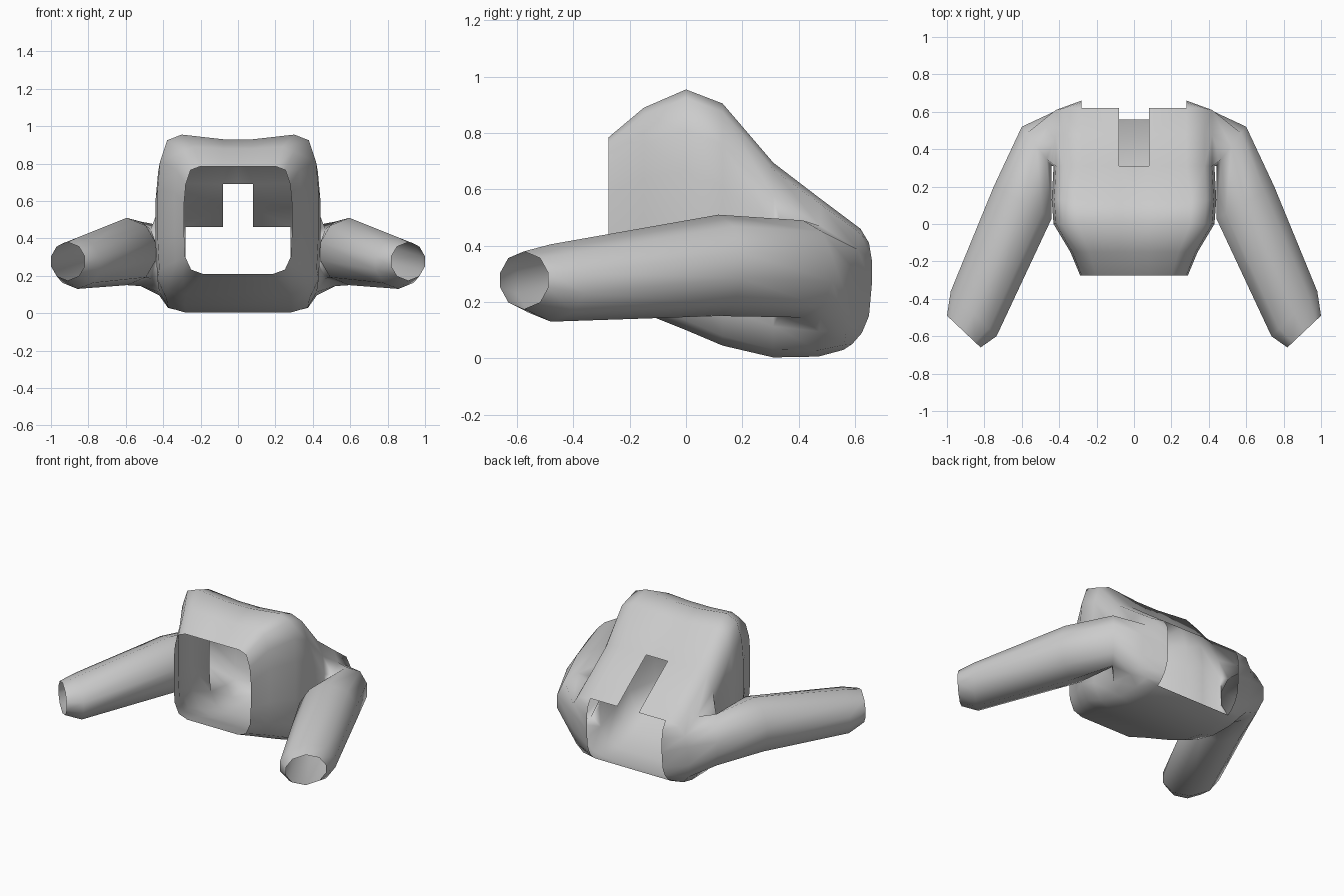
import bpy, bmesh
from math import cos, sin, radians
from mathutils import Vector

if "Cube" in bpy.data.objects:
    bpy.data.objects.remove(bpy.data.objects["Cube"])

bm = bmesh.new()

# Body cross-section (right half): fraction of half width, fraction of height from the bottom
SECTION = [(0.70, 1.0), (0.88, 0.965), (0.97, 0.83), (1.0, 0.66), (1.0, 0.36),
           (0.98, 0.16), (0.87, 0.04), (0.65, 0.0), (0.0, 0.0)]

# Body rings front to back: y at top, y at bottom, half width, top z, bottom z, dip on the centre line
RINGS = [(-.275, -.275, .288, .785, .21, 0),
         (-.15, -.15, .34, .89, .16, .01),
         (0, 0, .43, .955, .10, .025),
         (.13, .13, .44, .905, .045, .02),
         (.31, .31, .43, .695, .003, .005),
         (.48, .47, .43, .565, .006, 0),
         (.62, .56, .43, .46, .03, 0)]


def body_ring(yt, yb, w, zt, zb, dip):
    pts = [(0, yt, zt - dip), (.08, yt, zt - dip)]
    for fx, fz in SECTION:
        if fx == 0.70 and yt > .3:
            fx = 0.65
        pts.append((fx * w, yb + (yt - yb) * fz, zb + (zt - zb) * fz))
    return [bm.verts.new(p) for p in pts]


# Body shell, leaving out the back notch and the armhole
body = [body_ring(*r) for r in RINGS]
for i in range(len(body) - 1):
    for j in range(len(body[0]) - 1):
        notch = i >= 4 and j == 0
        armhole = i >= 4 and 4 <= j <= 6
        if not (notch or armhole):
            bm.faces.new((body[i][j], body[i + 1][j], body[i + 1][j + 1], body[i][j + 1]))

# Back wall curling in to the edge of the open back
last = body[-1]
edge = [last[2]]
for y, z in [(.65, .41), (.66, .35), (.66, .26), (.65, .15), (.625, .09), (.59, .05)]:
    edge.append(bm.verts.new((.28, y, z)))
edge.append(last[9])
for k in range(7):
    quad = [last[2 + k], edge[k], edge[k + 1], last[3 + k]]
    bm.faces.new(list(dict.fromkeys(quad)))

# Sleeve, lofted from the armhole to the cuff
ANGLES = [130, 165, 195, 230, 270, 310, 345, 15, 50, 90]


def sleeve_ring(inner, outer, zlow, zhigh):
    a, b = Vector((*inner, 0)), Vector((*outer, 0))
    c, u = (a + b) / 2, (b - a) / 2 / 0.966
    zc, h = (zlow + zhigh) / 2, (zhigh - zlow) / 2
    ring = []
    for ang in ANGLES:
        p = c + u * cos(radians(ang))
        p.z = zc + h * sin(radians(ang))
        ring.append(bm.verts.new(p))
    return ring


hole = [body[4][j] for j in (4, 5, 6, 7)] + [body[5][7]]
hole += [body[6][j] for j in (7, 6, 5, 4)] + [body[5][4]]
sleeve = [hole,
          sleeve_ring((.44, .31), (.60, .52), .145, .49),
          sleeve_ring((.44, .03), (.75, .20), .15, .51),
          sleeve_ring((.735, -.60), (.98, -.36), .13, .405),
          sleeve_ring((.82, -.66), (1.0, -.49), .175, .38)]
for r0, r1 in zip(sleeve, sleeve[1:]):
    for k in range(10):
        n = (k + 1) % 10
        bm.faces.new((r0[k], r1[k], r1[n], r0[n]))

bmesh.ops.recalc_face_normals(bm, faces=bm.faces)
if next(f for f in bm.faces).normal.z < 0:
    bmesh.ops.reverse_faces(bm, faces=bm.faces)
for f in bm.faces:
    f.smooth = True

# Jacket object, mirrored to the other side
mesh = bpy.data.meshes.new("jacket")
bm.to_mesh(mesh)
bm.free()
jacket = bpy.data.objects.new("jacket", mesh)
bpy.context.collection.objects.link(jacket)
mirror = jacket.modifiers.new("mirror", 'MIRROR')
mirror.use_axis[0] = True
mirror.merge_threshold = 0.001
